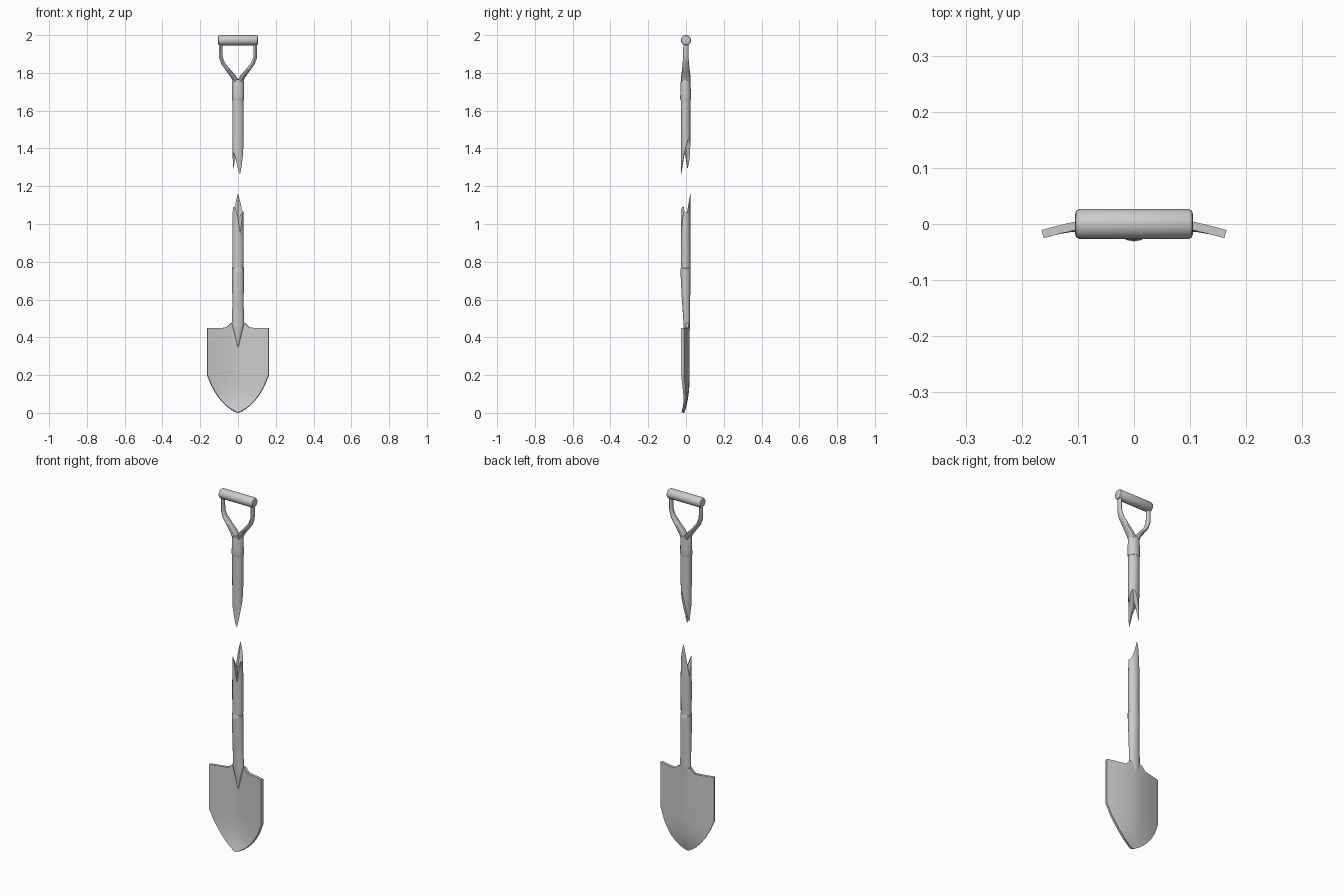
import bpy, bmesh
from math import cos, sin, pi
from mathutils import Vector

if "Cube" in bpy.data.objects:
    bpy.data.objects.remove(bpy.data.objects["Cube"])

N = 16


def finish(name, bm, angle=35):
    bmesh.ops.recalc_face_normals(bm, faces=bm.faces)
    me = bpy.data.meshes.new(name)
    bm.to_mesh(me)
    bm.free()
    ob = bpy.data.objects.new(name, me)
    bpy.context.collection.objects.link(ob)
    bpy.ops.object.select_all(action='DESELECT')
    ob.select_set(True)
    bpy.context.view_layer.objects.active = ob
    bpy.ops.object.shade_smooth_by_angle(angle=angle * pi / 180)
    return ob


def loft(name, rings, start=None, end=None):
    """Skin rings of points; an end is a fan point or a flat cap."""
    bm = bmesh.new()
    vs = [[bm.verts.new(p) for p in r] for r in rings]
    n = len(vs[0])
    for a, b in zip(vs, vs[1:]):
        for i in range(n):
            j = (i + 1) % n
            bm.faces.new((a[i], a[j], b[j], b[i]))
    for r, tip in ((vs[0], start), (vs[-1], end)):
        if tip is None:
            bm.faces.new(r)
        else:
            c = bm.verts.new(tip)
            for i in range(n):
                bm.faces.new((r[i], r[(i + 1) % n], c))
    return finish(name, bm)


def ring(z, rx, ry, cy=-0.002, heights=None):
    pts = []
    for i in range(N):
        a = 2 * pi * i / N
        pts.append((rx * cos(a), cy + ry * sin(a), heights[i] if heights else z))
    return pts


# Splintered rims, starting at +x and going towards +y
upper_break = [1.40, 1.44, 1.46, 1.45, 1.42, 1.37, 1.32, 1.29,
               1.35, 1.38, 1.37, 1.34, 1.29, 1.26, 1.31, 1.36]
lower_break = [1.06, 1.065, 1.08, 1.12, 1.165, 1.12, 1.05, 0.98,
               1.04, 1.09, 1.09, 1.08, 1.03, 0.95, 1.02, 1.07]

# Upper half of the shaft
loft('upper_shaft', [ring(0, .028, .025, heights=upper_break),
                     ring(1.5, .030, .025), ring(1.70, .030, .026)],
     start=(0, -.002, 1.41))

# Ferrule under the grip
loft('handle_ferrule', [ring(1.655, .031, .027), ring(1.665, .033, .029),
                        ring(1.69, .032, .028), ring(1.75, .032, .026),
                        ring(1.765, .029, .024)])

# Lower half of the shaft
loft('lower_shaft', [ring(.70, .029, .025), ring(.9, .030, .025),
                     ring(0, .029, .025, heights=lower_break)],
     end=(0, -.002, 1.02))

# Socket, ending in a pointed tang on the blade
loft('blade_socket', [ring(.35, .002, .008, .004), ring(.41, .017, .014, .004),
                      ring(.475, .034, .018, .004), ring(.49, .031, .018, .004),
                      ring(.60, .030, .022, .000), ring(.74, .032, .027),
                      ring(.765, .032, .027), ring(.768, .029, .025)])

# Forked arms of the D handle: x, z, in-plane half width, y half width
path = [(.092, 1.972, .009, .013), (.092, 1.91, .009, .014), (.090, 1.88, .010, .015),
        (.079, 1.85, .010, .017), (.050, 1.812, .011, .021), (.024, 1.78, .013, .025),
        (.012, 1.755, .015, .025)]
for side, label in ((1, 'right'), (-1, 'left')):
    rings = []
    for k, (x, z, w, d) in enumerate(path):
        p, q = path[max(k - 1, 0)], path[min(k + 1, len(path) - 1)]
        t = Vector((q[0] - p[0], 0, q[1] - p[1])).normalized()
        nx, nz = -t.z, t.x
        rings.append([(side * (x + nx * w * cos(a)), -.001 + d * sin(a), z + nz * w * cos(a))
                      for a in [2 * pi * i / 12 for i in range(12)]])
    loft('handle_arm_' + label, rings)

# Rounded cross grip
prof = [(-.105, .018), (-.103, .024), (-.097, .027)]
prof += [(-x, r) for x, r in reversed(prof)]
loft('grip', [[(x, r * cos(2 * pi * i / 20), 1.973 + r * sin(2 * pi * i / 20))
               for i in range(20)] for x, r in prof])

# Dished blade: x, bottom z, top z for half of the outline
half = [(0, 0, .475), (.018, .008, .475), (.038, .02, .475), (.06, .036, .452),
        (.09, .066, .45), (.115, .10, .45), (.138, .14, .45), (.163, .20, .45)]
cols = [(-x, b, t) for x, b, t in reversed(half[1:])] + half
bm = bmesh.new()
grid = []
for x, b, t in cols:
    col = []
    for k in range(9):
        z = b + (t - b) * (k / 8) ** 1.4
        y = .011 - .029 * (abs(x) / .163) ** 1.6
        curl = max(0, 1 - z / .16) ** 2
        y += (-.017 - y) * curl
        col.append(bm.verts.new((x, y, z)))
    grid.append(col)
for a, c in zip(grid, grid[1:]):
    for k in range(8):
        bm.faces.new((a[k], c[k], c[k + 1], a[k + 1]))
blade = finish('blade', bm)
mod = blade.modifiers.new('thickness', 'SOLIDIFY')
mod.thickness = .015
mod.offset = 0
bpy.ops.object.modifier_apply(modifier=mod.name)
for v in blade.data.vertices:
    v.co.z = max(v.co.z, 0)
bpy.ops.object.shade_smooth_by_angle(angle=35 * pi / 180)
